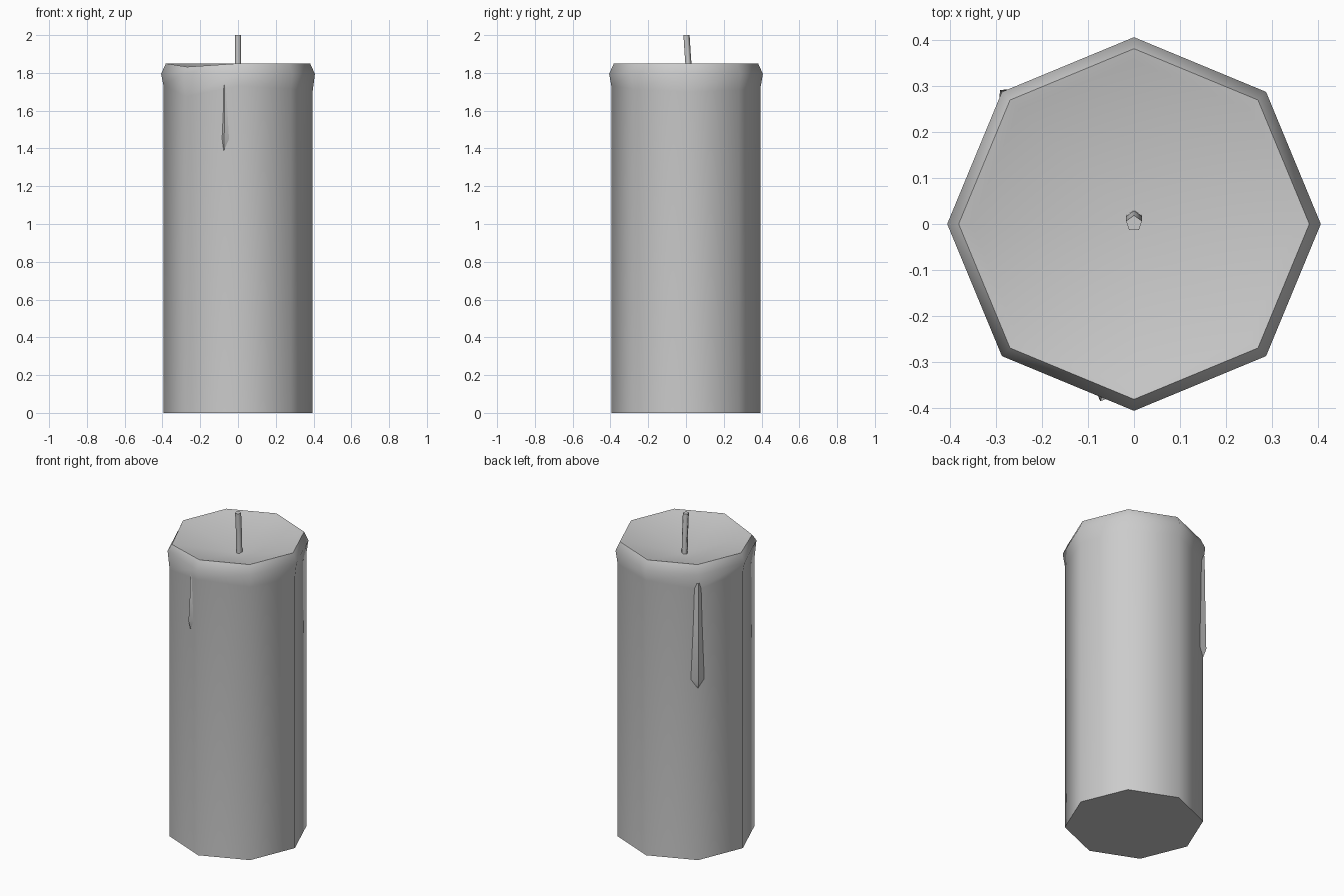
import bpy, math
from mathutils import Vector

if "Cube" in bpy.data.objects:
    bpy.data.objects.remove(bpy.data.objects["Cube"])

SIDES = 8


def make(name, verts, faces, angle):
    me = bpy.data.meshes.new(name)
    me.from_pydata(verts, [], faces)
    ob = bpy.data.objects.new(name, me)
    bpy.context.collection.objects.link(ob)
    bpy.ops.object.select_all(action='DESELECT')
    ob.select_set(True)
    bpy.context.view_layer.objects.active = ob
    bpy.ops.object.mode_set(mode='EDIT')
    bpy.ops.mesh.select_all(action='SELECT')
    bpy.ops.mesh.normals_make_consistent(inside=False)
    bpy.ops.object.mode_set(mode='OBJECT')
    bpy.ops.object.shade_smooth_by_angle(angle=math.radians(angle))
    return ob


def bridge(rings, n):
    return [(r * n + i, r * n + (i + 1) % n, (r + 1) * n + (i + 1) % n, (r + 1) * n + i)
            for r in range(rings - 1) for i in range(n)]


# Candle body: octagonal shaft, uneven melted rim, hollow wax pool
# Heights of the rim's lower edge and sag of the rim, starting at +x
lower = [1.70, 1.71, 1.725, 1.70, 1.735, 1.675, 1.73, 1.715]
sag = [0, 0, 0, 0, 0, 0.018, 0, 0]
verts = []
for k, (r, z) in enumerate([(0.395, 0), (0.395, None), (0.407, 1.795),
                            (0.382, 1.85), (0.355, 1.845)]):
    for i in range(SIDES):
        a = math.tau * i / SIDES
        h = lower[i] if z is None else z - (sag[i] if k >= 3 else 0)
        verts.append((r * math.cos(a), r * math.sin(a), h))
faces = bridge(5, SIDES) + [tuple(reversed(range(SIDES)))]
verts.append((0, 0, 1.745))
faces += [(32 + i, 32 + (i + 1) % SIDES, 40) for i in range(SIDES)]
make("candle_body", verts, faces, 55)

# Wick: slightly bent five-sided stem
verts = []
for y, z in [(0.013, 1.73), (0.011, 1.85), (0.006, 1.92), (0.001, 2.0)]:
    for i in range(5):
        a = math.pi / 2 + math.tau * i / 5
        verts.append((0.018 * math.cos(a), y + 0.018 * math.sin(a), z))
make("wick", verts, bridge(4, 5) + [(4, 3, 2, 1, 0), (15, 16, 17, 18, 19)], 75)


# Wax drips: a raised ridge that widens to a bulb and ends in a point
def drip(name, azimuth, dist, slope, path):
    a = math.radians(azimuth)
    out = Vector((math.cos(a), math.sin(a), 0))
    side = Vector((-math.sin(a), math.cos(a), 0))
    verts = []
    for t, z, w, bulge in path:
        for s, d in ((-1, -0.003 - slope * w), (0, bulge), (1, -0.003 - slope * w), (0, -0.02)):
            verts.append(out * (dist + d) + side * (t + s * w) + Vector((0, 0, z)))
    n = len(path)
    make(name, verts, bridge(n, 4) + [(3, 2, 1, 0), tuple(range(4 * n - 4, 4 * n))], 70)


drip("front_drip", -112.5, 0.365, 0.0,
     [(0.075, 1.74, 0.010, 0.004), (0.079, 1.60, 0.015, 0.010),
      (0.080, 1.45, 0.023, 0.020), (0.070, 1.39, 0.004, 0.001)])
drip("back_drip", 135, 0.395, 0.414,
     [(0, 1.74, 0.025, 0.008), (0, 1.45, 0.033, 0.012),
      (0, 1.13, 0.045, 0.018), (0, 1.08, 0.006, 0.001)])
